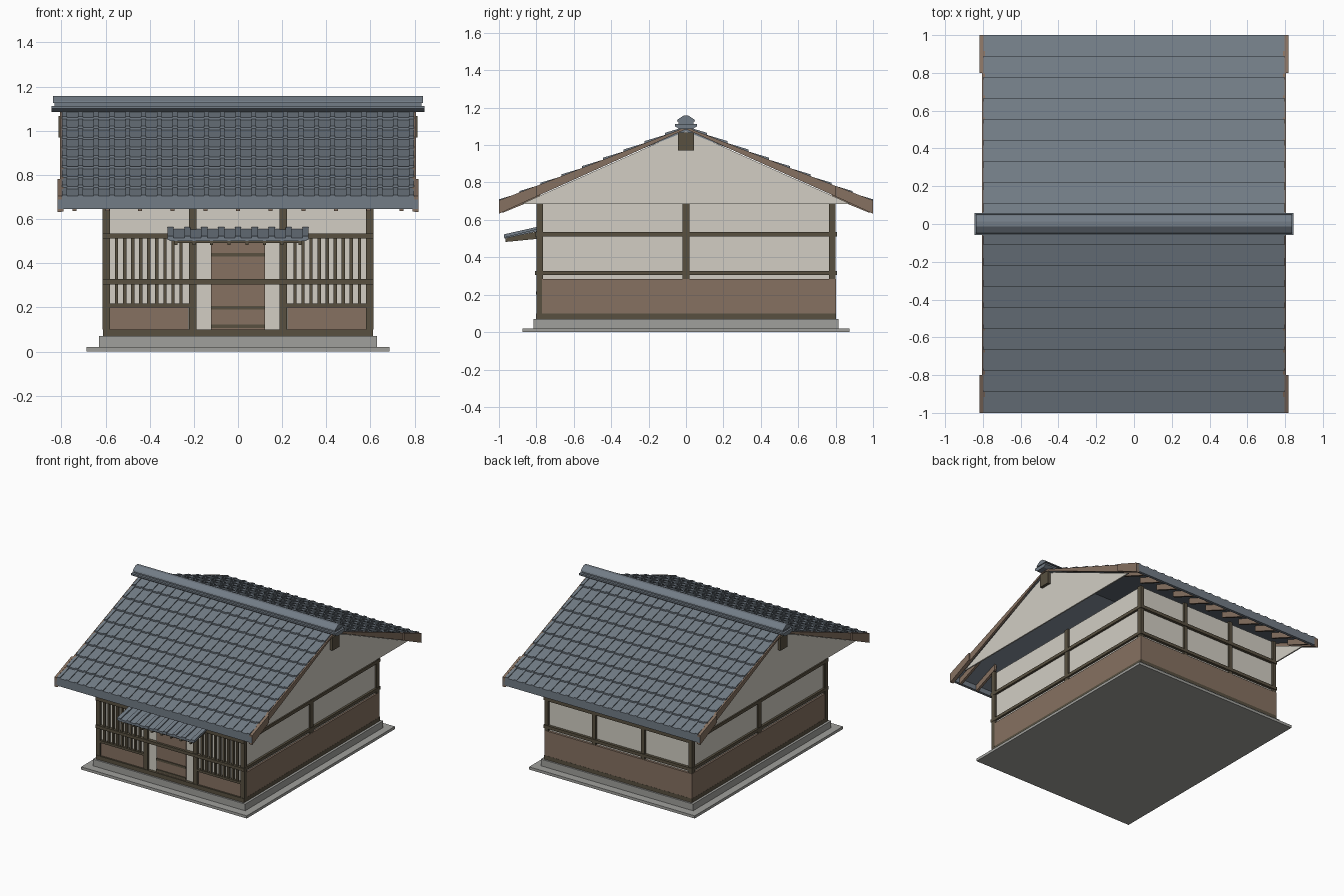
import bpy, bmesh

cube = bpy.data.objects.get("Cube")
if cube:
    bpy.data.objects.remove(cube, do_unlink=True)


def material(name, rgb):
    lin = [((c / 255 + 0.055) / 1.055) ** 2.4 for c in rgb] + [1.0]
    m = bpy.data.materials.new(name)
    m.use_nodes = True
    m.diffuse_color = lin
    bsdf = next(n for n in m.node_tree.nodes if n.type == 'BSDF_PRINCIPLED')
    bsdf.inputs["Base Color"].default_value = lin
    bsdf.inputs["Roughness"].default_value = 0.9
    return m


STONE = material("grey stone", (160, 160, 156))
PLASTER = material("off white plaster", (210, 206, 196))
BOARD = material("brown boards", (134, 113, 97))
TIMBER = material("dark timber", (88, 80, 64))
SLATE = material("blue grey tile", (114, 124, 134))


class Part:
    """Collects solids for one named object."""

    def __init__(self, name, mat):
        self.name, self.mat, self.bm = name, mat, bmesh.new()

    def prism(self, profile, x0, x1):
        # y-z profile extruded along x
        ends = [[self.bm.verts.new((x, y, z)) for y, z in profile] for x in (x0, x1)]
        n = len(profile)
        for end in ends:
            self.bm.faces.new(end)
        a, b = ends
        for i in range(n):
            j = (i + 1) % n
            self.bm.faces.new((a[i], a[j], b[j], b[i]))

    def box(self, x0, x1, y0, y1, z0, z1):
        self.prism([(y0, z0), (y1, z0), (y1, z1), (y0, z1)], x0, x1)

    def both_y(self, profile, x0, x1):
        for s in (1, -1):
            self.prism([(s * y, z) for y, z in profile], x0, x1)

    def done(self):
        bmesh.ops.recalc_face_normals(self.bm, faces=self.bm.faces[:])
        me = bpy.data.meshes.new(self.name)
        self.bm.to_mesh(me)
        self.bm.free()
        me.materials.append(self.mat)
        bpy.context.collection.objects.link(bpy.data.objects.new(self.name, me))


def single(name, mat, *dims):
    p = Part(name, mat)
    p.box(*dims)
    p.done()


# Stone base and plaster core
single("foundation_slab", STONE, -.685, .685, -.875, .875, 0, .02)
single("foundation_step", STONE, -.63, .63, -.815, .815, .02, .07)
single("plaster_walls", PLASTER, -.598, .598, -.782, .785, .07, .69)

# Sill beam all round
single("sill_beam", TIMBER, -.612, .612, -.803, .803, .07, .1)

# Boarded lower walls on the sides and back
p = Part("lower_boards", BOARD)
for s in (1, -1):
    p.box(s * .59, s * .611, -.795, .802, .1, .285)
    p.box(s * .225, s * .58, -.79, -.77, .1, .205)
p.box(-.611, .611, .78, .802, .1, .285)
p.done()

# Posts
p = Part("wall_posts", TIMBER)
for s in (1, -1):
    for y in (-.782, 0, .782):
        p.box(s * .58, s * .61, y - .018, y + .018, .285, .69)
    p.box(s * .58, s * .613, -.8, -.77, .1, .7)
    p.box(s * .187, s * .223, -.8, -.77, .1, .7)
    p.box(s * .187, s * .217, .77, .8, .285, .7)
p.done()

# Horizontal rails
p = Part("wall_rails", TIMBER)
for z0, z1 in ((.305, .328), (.512, .536)):
    for s in (1, -1):
        p.box(s * .59, s * .614, -.805, .805, z0, z1)
    p.box(-.614, .614, -.808, -.78, z0, z1)
    p.box(-.614, .614, .78, .806, z0, z1)
p.done()

# Front window lattices
p = Part("window_lattice", TIMBER)
for s in (1, -1):
    p.box(s * .22, s * .585, -.802, -.775, .2, .217)
    for i in range(9):
        x = s * (.258 + i * .0365)
        p.box(x - .0075, x + .0075, -.799, -.78, .21, .515)
p.done()

# Door with cross bars
single("door", BOARD, -.122, .122, -.791, -.77, .1, .515)
p = Part("door_bars", TIMBER)
for z in (.108, .19, .43):
    p.box(-.122, .122, -.797, -.785, z, z + .016)
p.done()

# Canopy over the door
p = Part("canopy_tiles", SLATE)
p.prism([(-.79, .54), (-.79, .556), (-.97, .515), (-.97, .5)], -.31, .31)
for i in range(9):
    x = -.305 + i * .07625
    p.prism([(-.79, .55), (-.79, .564), (-.972, .523), (-.972, .505)], x - .014, x + .014)
p.done()
p = Part("canopy_frame", TIMBER)
p.prism([(-.78, .52), (-.78, .541), (-.96, .503), (-.96, .492)], -.285, .285)
for i in range(8):
    x = -.28 + i * .08
    p.prism([(-.78, .5), (-.78, .53), (-.965, .5), (-.965, .482)], x - .007, x + .007)
p.done()

# Gable panels
p = Part("gable_panels", PLASTER)
for s in (1, -1):
    p.prism([(-.88, .685), (.88, .685), (0, 1.08)], s * .78, s * .79)
p.done()

# Main roof: stepped tile courses with raised ribs
ROWS, COLS, HALF = 9, 22, .797
pitch = 1 / ROWS


def slope(y):
    return .69 + .4 * (1 - y)


tiles, ribs = Part("roof_tiles", SLATE), Part("roof_ribs", SLATE)
profile = [(0, 1.073), (1, .675)]
for r in range(ROWS):
    lo, hi = 1 - r * pitch, 1 - (r + 1) * pitch
    profile += [(lo, slope(lo) + .014), (hi, slope(hi) + .003)]
    rib = [(lo, slope(lo)), (lo, slope(lo) + .02),
           (hi, slope(hi) + .009), (hi, slope(hi))]
    for c in range(COLS + 1):
        x = -.785 + c * 1.57 / COLS
        ribs.both_y(rib, x - .011, x + .011)
tiles.both_y(profile, -HALF, HALF)
tiles.done()
ribs.done()

# Eave fascias
p = Part("eave_fascia", SLATE)
p.both_y([(.98, .645), (1, .645), (1, .688), (.98, .695)], -.815, .815)
p.done()

# Rafters under the eaves
p = Part("eave_rafters", BOARD)
for i in range(11):
    x = -.74 + i * .148
    p.both_y([(.78, .72), (.78, .765), (.98, .685), (.98, .638)], x - .009, x + .009)
p.done()

# Barge boards, thicker toward the eaves
p = Part("barge_boards", BOARD)
for s in (1, -1):
    p.both_y([(0, 1.085), (0, 1.097), (1, .702), (1, .635)], s * .79, s * .806)
    p.both_y([(.8, .725), (.8, .782), (1, .704), (1, .633)], s * .8, s * .818)
p.done()

# Ridge beam ends
p = Part("ridge_beam_ends", TIMBER)
for s in (1, -1):
    p.box(s * .77, s * .812, -.042, .042, .97, 1.068)
p.done()

# Ridge cap in three courses
p = Part("ridge_cap", SLATE)
p.prism([(-.035, 1.085), (.035, 1.085), (.058, 1.1), (.058, 1.112), (-.058, 1.112), (-.058, 1.1)], -.845, .845)
p.box(-.83, .83, -.04, .04, 1.11, 1.13)
p.prism([(-.05, 1.125), (.05, 1.125), (.045, 1.136), (.012, 1.158), (-.012, 1.158), (-.045, 1.136)], -.837, .837)
p.done()
